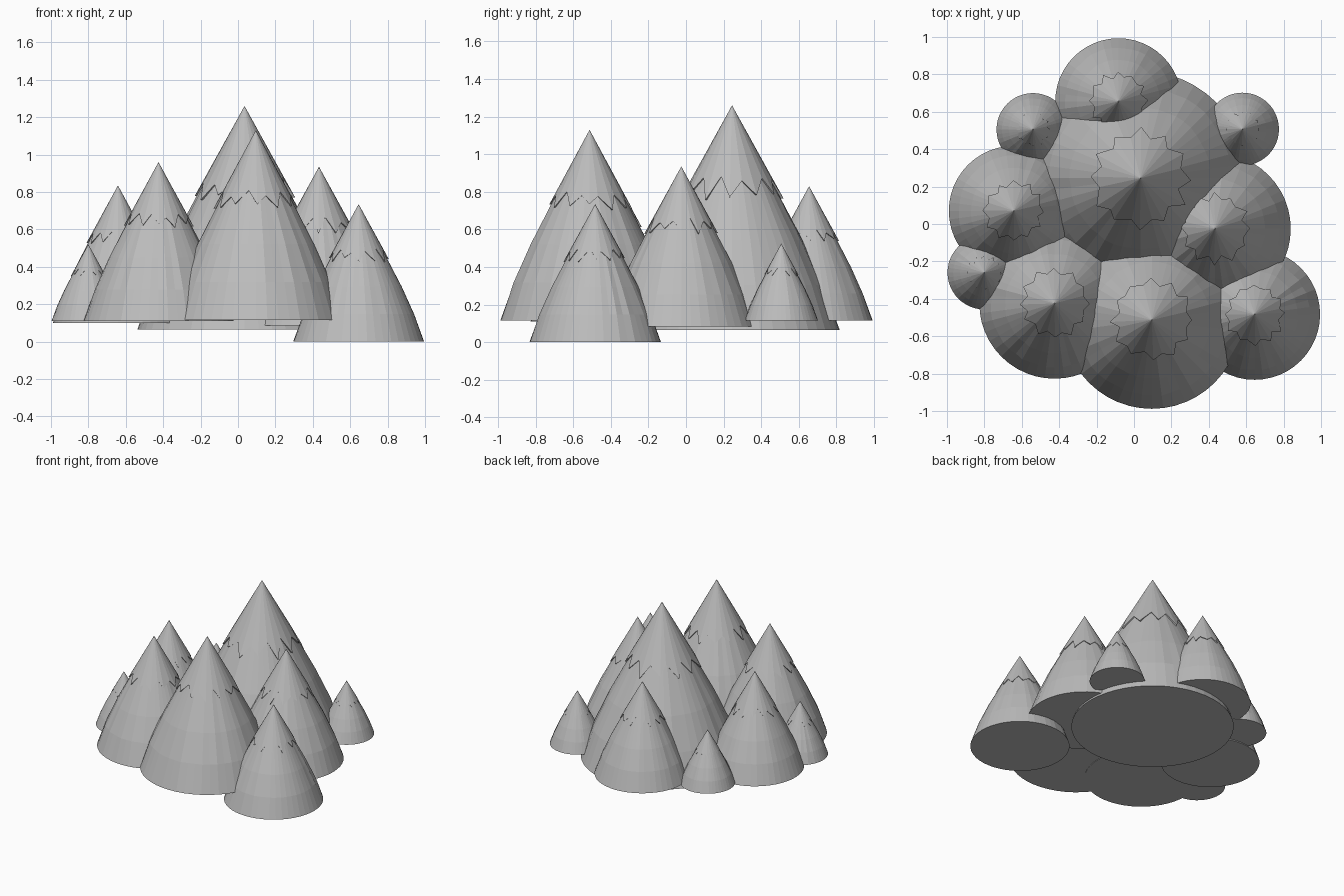
import bpy, bmesh, math, random

if "Cube" in bpy.data.objects:
    bpy.data.objects.remove(bpy.data.objects["Cube"])

random.seed(4)

stone = bpy.data.materials.new("light grey stone")
stone.diffuse_color = (0.5, 0.5, 0.5, 1)
stone.use_nodes = True
stone.node_tree.nodes["Principled BSDF"].inputs["Base Color"].default_value = stone.diffuse_color

# Gently bulging slope: (fraction of depth below the apex, fraction of base radius)
PROFILE = [(0.2, 0.22), (0.4, 0.44), (0.6, 0.66), (0.8, 0.85), (1.0, 1.0)]
SIDES = 48
CAP_SIDES = 24


def make_object(name, bm):
    bmesh.ops.recalc_face_normals(bm, faces=bm.faces)
    mesh = bpy.data.meshes.new(name)
    bm.to_mesh(mesh)
    bm.free()
    mesh.materials.append(stone)
    obj = bpy.data.objects.new(name, mesh)
    bpy.context.collection.objects.link(obj)
    return obj


def fan(bm, tip, ring):
    n = len(ring)
    for i in range(n):
        bm.faces.new((tip, ring[i], ring[(i + 1) % n]))


def bridge(bm, a, b):
    n = len(a)
    for i in range(n):
        j = (i + 1) % n
        bm.faces.new((a[i], b[i], b[j], a[j]))


def mountain(name, x, y, base, top, r):
    h = top - base

    # Faceted slope with a flat underside
    bm = bmesh.new()
    tip = bm.verts.new((x, y, top - 0.012))
    wobble = [random.uniform(-0.012, 0.012) for _ in range(SIDES)]
    rings = []
    for t, f in PROFILE:
        ring = []
        for i in range(SIDES):
            a = math.tau * i / SIDES
            rr = r * f * (1 + (wobble[i] if t < 1 else 0))
            ring.append(bm.verts.new((x + rr * math.cos(a), y + rr * math.sin(a), top - h * t)))
        rings.append(ring)
    fan(bm, tip, rings[0])
    for upper, lower in zip(rings, rings[1:]):
        bridge(bm, upper, lower)
    bm.faces.new(rings[-1])
    make_object(name, bm)

    # Thin cap with a zigzag lower edge, tucked back into the slope
    bm = bmesh.new()
    tip = bm.verts.new((x, y, top))
    outer, inner = [], []
    for i in range(CAP_SIDES):
        a = math.tau * (i + random.uniform(-0.2, 0.2)) / CAP_SIDES
        t = (0.335 if i % 2 else 0.405) + random.uniform(-0.018, 0.018)
        for ring, scale in ((outer, 1.05), (inner, 0.95)):
            rr = r * t * 1.1 * scale
            ring.append(bm.verts.new((x + rr * math.cos(a), y + rr * math.sin(a), top - h * t)))
    fan(bm, tip, outer)
    bridge(bm, outer, inner)
    make_object(name + "_snow_cap", bm)


# name, x, y, base height, apex height, base radius
PEAKS = [
    ("main_peak", 0.035, 0.245, 0.065, 1.26, 0.573),
    ("front_peak", 0.095, -0.513, 0.115, 1.13, 0.475),
    ("front_left_peak", -0.425, -0.425, 0.11, 0.96, 0.402),
    ("left_peak", -0.642, 0.07, 0.10, 0.835, 0.348),
    ("front_right_peak", 0.645, -0.483, 0.0, 0.735, 0.35),
    ("right_peak", 0.433, -0.025, 0.085, 0.935, 0.405),
    ("back_peak", -0.083, 0.655, 0.115, 0.83, 0.338),
    ("left_foothill", -0.80, -0.26, 0.11, 0.52, 0.197),
    ("back_left_foothill", -0.54, 0.505, 0.11, 0.52, 0.195),
    ("back_right_foothill", 0.58, 0.507, 0.115, 0.525, 0.195),
]
for peak in PEAKS:
    mountain(*peak)
